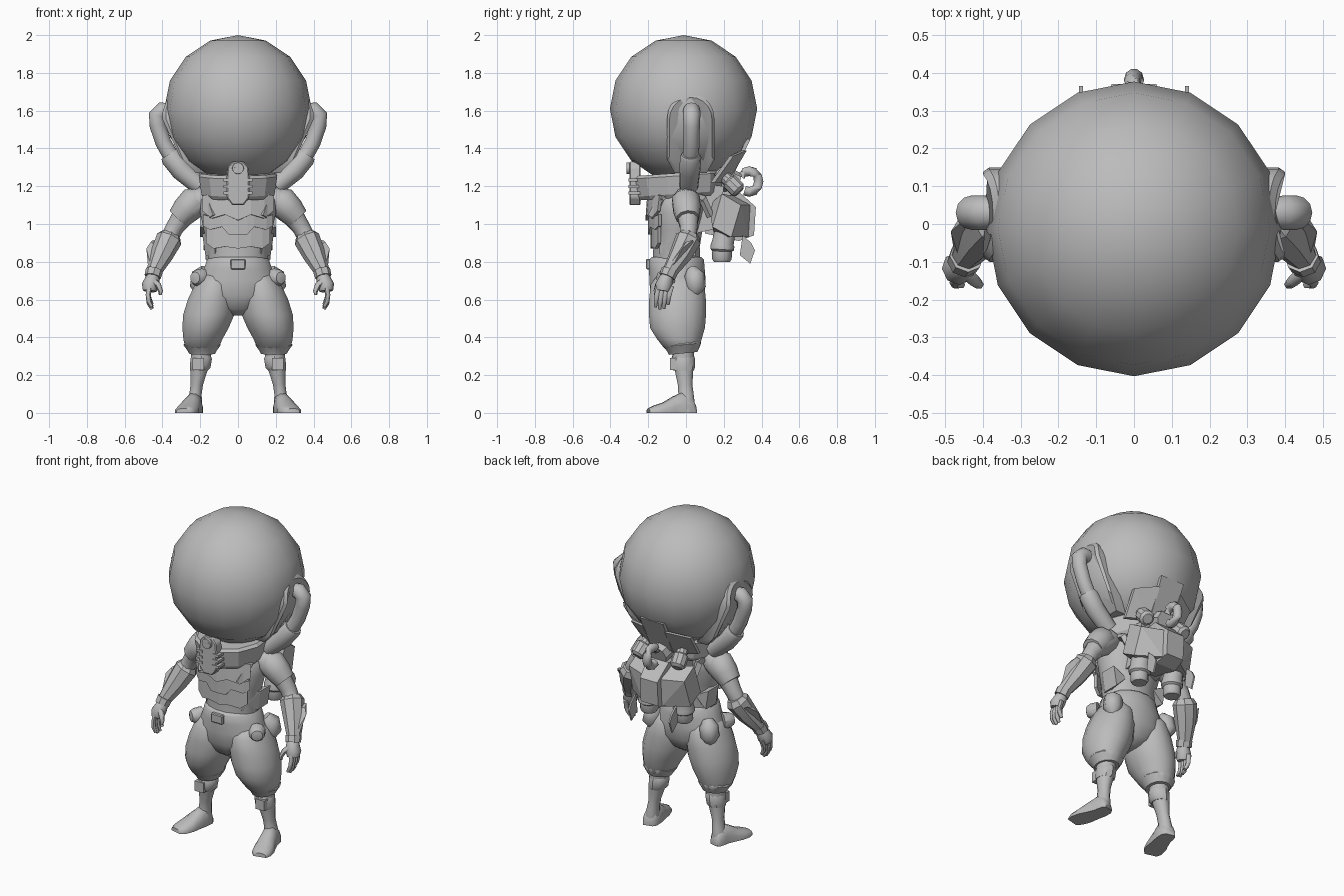
import bpy, bmesh, math
from mathutils import Vector

GREY = bpy.data.materials.new("suit_grey")
GREY.diffuse_color = (0.5, 0.5, 0.5, 1)


def finish(name, bm, mirror=False, smooth=35, solid=0, bevel=0):
    bmesh.ops.recalc_face_normals(bm, faces=bm.faces)
    me = bpy.data.meshes.new(name)
    bm.to_mesh(me)
    bm.free()
    me.materials.append(GREY)
    ob = bpy.data.objects.new(name, me)
    bpy.context.collection.objects.link(ob)
    bpy.ops.object.select_all(action='DESELECT')
    ob.select_set(True)
    bpy.context.view_layer.objects.active = ob
    if smooth:
        bpy.ops.object.shade_smooth_by_angle(angle=math.radians(smooth))
    if solid:
        ob.modifiers.new("thick", 'SOLIDIFY').thickness = solid
    if bevel:
        ob.modifiers.new("bevel", 'BEVEL').width = bevel
    if mirror:
        ob.modifiers.new("mirror", 'MIRROR').use_mirror_merge = False
    return ob


def skin(bm, rings, cap=True):
    n = len(rings[0])
    vs = [[bm.verts.new(p) for p in r] for r in rings]
    for a, b in zip(vs, vs[1:]):
        for i in range(n):
            bm.faces.new((a[i], a[(i + 1) % n], b[(i + 1) % n], b[i]))
    if cap:
        bm.faces.new(vs[0])
        bm.faces.new(vs[-1])


def stack(name, rows, n=16, shear=0, cap=True, **kw):
    """Horizontal ellipses: (x, y, z, rx, ry)."""
    bm = bmesh.new()
    rings = []
    for x, y, z, rx, ry in rows:
        ring = []
        for i in range(n):
            a = math.tau * (i + .5) / n
            ring.append((x + rx * math.cos(a), y + ry * math.sin(a), z + shear * ry * math.sin(a)))
        rings.append(ring)
    skin(bm, rings, cap)
    return finish(name, bm, **kw)


def limb(name, pts, n=10, **kw):
    """Round sections (x, y, z, r) set square to a path."""
    bm = bmesh.new()
    P = [Vector(p[:3]) for p in pts]
    rings = []
    for i, p in enumerate(P):
        d = (P[min(i + 1, len(P) - 1)] - P[max(i - 1, 0)]).normalized()
        ref = Vector((0, 1, 0)) if abs(d.y) < .8 else Vector((1, 0, 0))
        u = d.cross(ref).normalized()
        v = d.cross(u)
        rings.append([p + pts[i][3] * (u * math.cos(math.tau * k / n) + v * math.sin(math.tau * k / n))
                      for k in range(n)])
    skin(bm, rings)
    return finish(name, bm, **kw)


def prism(name, poly, a, b, axis='X', **kw):
    """Outline extruded from a to b along X (outline y,z) or Y (outline x,z)."""
    bm = bmesh.new()
    put = (lambda p, t: (t, p[0], p[1])) if axis == 'X' else (lambda p, t: (p[0], t, p[1]))
    skin(bm, [[put(p, t) for p in poly] for t in (a, b)])
    return finish(name, bm, **{'smooth': 0, **kw})


def hull(name, pts, **kw):
    bm = bmesh.new()
    for p in pts:
        bm.verts.new(p)
    bmesh.ops.convex_hull(bm, input=bm.verts)
    return finish(name, bm, **{'smooth': 0, **kw})


def chest_plate(name, cols, ry, yc=-.05, rx=.24, lean=0):
    """Curved front plate; columns (x, top z, bottom z) repeated on both sides."""
    cols = [(-x, t, b) for x, t, b in reversed(cols) if x > 0] + cols
    bm = bmesh.new()
    rows = []
    for x, t, b in cols:
        y = yc - ry * math.sqrt(1 - (x / rx) ** 2)
        rows.append((bm.verts.new((x, y + lean, t)), bm.verts.new((x, y, b))))
    for p, q in zip(rows, rows[1:]):
        bm.faces.new((p[0], q[0], q[1], p[1]))
    finish(name, bm, smooth=0, solid=.018)


# Helmet globe
bm = bmesh.new()
bmesh.ops.create_uvsphere(bm, u_segments=16, v_segments=8, radius=.39)
bmesh.ops.translate(bm, verts=bm.verts, vec=(0, -.013, 1.61))
finish("helmet_globe", bm, smooth=80)

# Ear pads, hoses and hose cuffs
outline = [(.025 + .125 * math.cos(math.pi * i / 10), 1.56 + .13 * math.sin(math.pi * i / 10)) for i in range(11)]
outline += [(-.10, 1.34), (-.06, 1.27), (.11, 1.27), (.15, 1.34)]
bm = bmesh.new()
pad_x = lambda z, s: .365 + .035 * s - max(0, 1.56 - z) ** 2 * 1.9 - max(0, z - 1.6) * .3
skin(bm, [[(pad_x(z, s), .025 + (y - .025) * k, 1.5 + (z - 1.5) * k) for y, z in outline]
          for s, k in ((-1.5, 1), (.5, 1), (1, .9))])
finish("ear_pad", bm, mirror=True)
limb("hose", [(.36, .03, 1.60, .04), (.40, .03, 1.60, .046), (.428, .03, 1.575, .046), (.425, .03, 1.52, .043),
              (.395, .03, 1.43, .042), (.35, .025, 1.35, .042), (.26, .02, 1.25, .042)], n=12, mirror=True, smooth=50)
limb("hose_cuff", [(.365, .025, 1.37, .048), (.355, .025, 1.355, .056), (.30, .02, 1.285, .056),
                   (.20, .015, 1.20, .05)], n=12, mirror=True)

# Collar ring with front clasp
stack("collar", [(0, -.035, 1.14, .185, .215), (0, -.035, 1.16, .20, .23), (0, -.04, 1.255, .215, .24),
                 (0, -.04, 1.27, .20, .225)], n=12, shear=.07, smooth=0)
clasp = [(-.03, 1.10), (.03, 1.10), (.06, 1.14), (.06, 1.25), (.055, 1.30), (.03, 1.33), (-.03, 1.33),
         (-.055, 1.30), (-.06, 1.25), (-.06, 1.14)]
prism("collar_clasp", clasp, -.30, -.24, 'Y', bevel=.006)
limb("clasp_button", [(0, -.29, 1.295, .032), (0, -.315, 1.295, .03), (0, -.316, 1.295, .018),
                      (0, -.305, 1.295, .016)], n=12, mirror=False)
for z in (1.155, 1.19, 1.225):
    prism("clasp_rib", [(.035, z), (.078, z), (.078, z + .016), (.035, z + .016)], -.305, -.23, 'Y', mirror=True)

# Raised panels at the back of the collar
def panel(name, a, b, top_a, top_b, base, **kw):
    pts = []
    for (x, y), t in ((a, top_a), (b, top_b)):
        for s in (0, .022):
            pts += [(x, y + s, base), (x * 1.08, y + .1 + s, t)]
    hull(name, pts, **kw)


panel("back_panel_middle", (-.075, .22), (.075, .22), 1.45, 1.45, 1.24)
panel("back_panel_side", (.07, .2), (.19, .13), 1.39, 1.36, 1.22, mirror=True)

# Torso and armour layers
stack("torso", [(0, -.05, .78, .16, .13), (0, -.05, .88, .165, .125), (0, -.045, .97, .185, .135),
                (0, -.04, 1.06, .205, .15), (0, -.035, 1.13, .20, .15), (0, -.035, 1.19, .15, .14),
                (0, -.035, 1.25, .13, .13)], smooth=60)
chest_plate("upper_chest_plate", [(0, 1.16, 1.02), (.07, 1.16, 1.05), (.14, 1.16, 1.03), (.19, 1.15, 1.07)],
            .165, lean=.01)
chest_plate("middle_chest_plate", [(0, 1.05, .945), (.05, 1.06, .945), (.085, 1.06, .985), (.15, 1.04, .97),
                                   (.185, 1.05, .99)], .15)
chest_plate("lower_chest_plate", [(0, .97, .87), (.07, 1.0, .88), (.13, .98, .87), (.17, .99, .90)], .138)
hull("side_plate", [(.13, -.14, .95), (.19, -.05, .95), (.19, .05, .95), (.12, -.14, .84), (.172, -.05, .83),
                    (.17, .05, .83), (.1, -.1, .95), (.1, .05, .9)], mirror=True)
limb("shoulder_strap", [(.13, -.18, 1.04, .022), (.165, -.13, 1.14, .024), (.165, -.02, 1.18, .024),
                        (.15, .09, 1.13, .024), (.14, .13, 1.04, .02)], n=4, mirror=True, smooth=0)

# Arms
limb("upper_arm", [(.13, -.005, 1.15, .05), (.19, 0, 1.13, .072), (.25, .005, 1.09, .074), (.30, .01, 1.03, .056),
                   (.335, .015, .98, .048), (.365, .01, .925, .046), (.40, -.02, .86, .045)], mirror=True, smooth=60)
limb("shoulder_cap", [(.20, .0, 1.16, .045), (.225, .0, 1.13, .078), (.275, .005, 1.075, .075),
                      (.315, .01, 1.03, .062)], mirror=True, smooth=45)
limb("forearm_gauntlet", [(.355, .02, .945, .052), (.365, .012, .92, .07), (.405, -.03, .835, .06),
                          (.442, -.08, .755, .042), (.448, -.09, .735, .038)], n=8, mirror=True, smooth=25)
hull("gauntlet_fin", [(.462, .0, .905), (.45, .035, .915), (.38, .05, .88), (.40, -.04, .87), (.46, -.1, .77),
                      (.475, -.08, .76), (.485, -.02, .87), (.44, -.05, .76)], mirror=True)
limb("wrist_band", [(.443, -.085, .755, .046), (.452, -.1, .72, .044)], n=8, mirror=True)

# Hands
limb("palm", [(.445, -.09, .74, .03), (.452, -.105, .71, .038), (.465, -.118, .675, .045), (.468, -.123, .645, .036)],
     n=8, mirror=True, smooth=60)
for i in range(4):
    y = -.155 + i * .022
    drop = (.0, .012, .008, -.012)[i]
    limb("finger", [(.468, y + .012, .67, .015), (.475, y, .625, .014), (.47, y - .004, .59 - drop, .013),
                    (.455, y - .006, .562 - drop, .009)], n=6, mirror=True, smooth=60)
limb("thumb", [(.45, -.125, .70, .018), (.422, -.15, .675, .016), (.41, -.16, .645, .013), (.412, -.162, .625, .008)],
     n=6, mirror=True, smooth=60)

# Baggy trousers: hips plus one puffed leg on each side
stack("trouser_hips", [(0, -.05, .825, .15, .135), (0, -.05, .81, .168, .148), (0, -.048, .76, .185, .15),
                       (0, -.045, .70, .215, .152), (0, -.045, .62, .225, .145), (0, -.045, .55, .13, .11),
                       (0, -.045, .515, .03, .06)], smooth=70)
stack("trouser_leg", [(.115, -.045, .74, .075, .10), (.125, -.045, .68, .105, .145), (.138, -.045, .60, .13, .153),
                      (.155, -.045, .52, .138, .154), (.172, -.045, .45, .125, .148), (.186, -.035, .39, .105, .12),
                      (.19, -.025, .35, .092, .098), (.19, -.02, .335, .075, .082)], mirror=True, smooth=70)
stack("trouser_cuff", [(.19, -.02, .37, .092, .098), (.19, -.02, .36, .1, .1), (.19, -.015, .335, .082, .085),
                       (.19, -.015, .315, .07, .075)], n=14, shear=.1, mirror=True)
limb("hip_button", [(.19, -.085, .715, .05), (.215, -.12, .715, .045), (.228, -.138, .715, .032),
                    (.23, -.141, .715, .016)], mirror=True)
limb("hip_pocket", [(.17, .03, .76, .03), (.19, .045, .73, .055), (.20, .05, .67, .055), (.19, .04, .63, .03)],
     n=8, mirror=True, smooth=50)
prism("belt_buckle", [(-.04, .76), (.04, .76), (.04, .815), (-.04, .815)], -.212, -.18, 'Y', bevel=.005)

# Lower legs, shin bands and feet
stack("lower_leg", [(.19, -.015, .38, .06, .06), (.197, -.015, .29, .054, .058), (.207, -.01, .22, .046, .05),
                    (.218, -.005, .15, .034, .04), (.225, 0, .10, .034, .042), (.232, 0, .05, .042, .048),
                    (.235, 0, .0, .045, .048)], n=12, mirror=True, smooth=70)
stack("shin_band", [(.206, -.013, .225, .05, .055), (.2, -.015, .24, .057, .062), (.195, -.015, .285, .06, .064),
                    (.194, -.015, .30, .054, .058)], n=10, mirror=True)
hull("shin_pad", [(x, y, z) for x in (.18, .24) for y in (-.085, -.04) for z in (.228, .29)], mirror=True)
bm = bmesh.new()
# Foot sections from heel to toe: along, half width, height
rings = []
for t, w, h in ((-.05, .028, .04), (-.03, .042, .08), (.02, .045, .11), (.07, .05, .085), (.12, .058, .055),
                (.17, .054, .038), (.2, .036, .024)):
    cx, cy = .228 + .31 * max(t, 0), -t
    rings.append([(cx + w * u, cy + .25 * w * u, h * v) for u, v in
                  ((-1, 0), (1, 0), (1, .4), (.75, .8), (.3, 1), (-.3, 1), (-.75, .8), (-1, .4))])
skin(bm, rings)
finish("foot", bm, mirror=True, smooth=60)

# Backpack: middle block, angled side blocks, tanks, valves and pipe
hull("pack_middle", [(x * s, y, z) for s in (-1, 1) for x, y, z in
                     ((.07, .1, 1.16), (.07, .27, 1.18), (.06, .37, 1.09), (.06, .36, .94), (.07, .28, .91),
                      (.07, .1, .95))])
hull("pack_side", [(.065, .25, 1.15), (.19, .19, 1.16), (.065, .34, 1.10), (.19, .29, 1.10), (.065, .33, .93),
                   (.2, .24, .93), (.065, .15, .94), (.2, .14, .985), (.065, .12, 1.1)], mirror=True)
prism("pack_mount", [(.04, 1.22), (.2, 1.2), (.18, .98), (.05, .95)], -.11, .11)
limb("air_tank", [(.12, .215, 1.0, .055), (.12, .195, .90, .058), (.12, .193, .885, .063), (.12, .192, .865, .063),
                  (.12, .191, .855, .052), (.12, .19, .815, .052), (.12, .19, .80, .043)], n=12, mirror=True)
hull("pack_fin", [(x, y, z) for x in (.135, .145) for y, z in
                  ((.30, .94), (.345, .90), (.365, .86), (.34, .79), (.285, .835), (.29, .87))], mirror=True)
limb("valve", [(.11, .17, 1.28, .03), (.125, .225, 1.23, .034), (.126, .23, 1.225, .045), (.135, .275, 1.18, .045),
               (.137, .285, 1.17, .03)], n=10, mirror=True)
limb("valve_base", [(0, .16, 1.25, .07), (0, .28, 1.21, .06)], n=8, smooth=0)
pipe = [(0, .335 + .05 * math.cos(a), 1.225 + .055 * math.sin(a), .026)
        for a in [math.radians(150 - 30 * i) for i in range(10)]]
limb("back_pipe", pipe, n=10, smooth=60)
